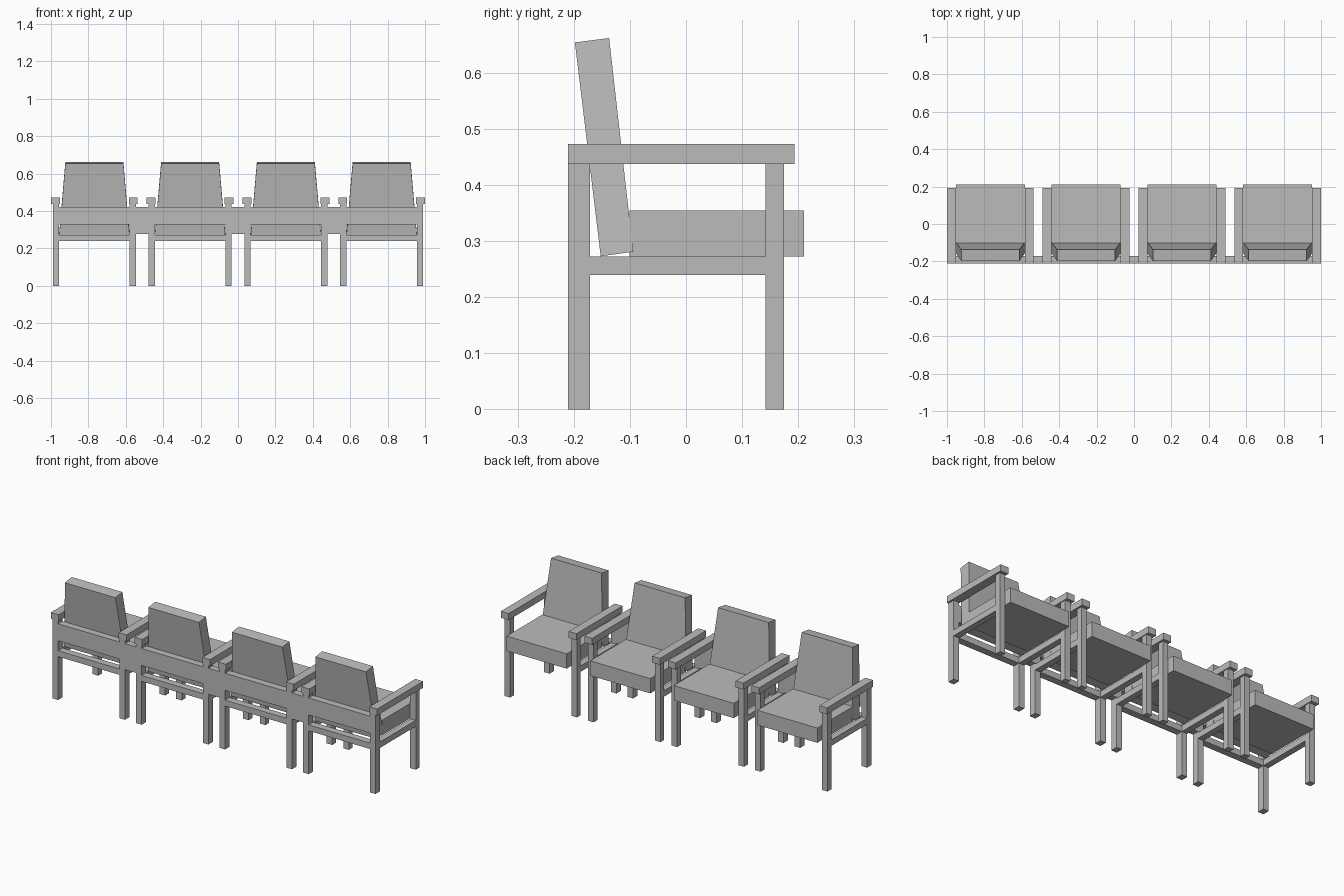
import bpy
import bmesh

if "Cube" in bpy.data.objects:
    bpy.data.objects.remove(bpy.data.objects["Cube"], do_unlink=True)

# Single flat colour
grey = bpy.data.materials.new("plain grey")
grey.use_nodes = True
colour = (0.5, 0.5, 0.5, 1)
grey.diffuse_color = colour
grey.node_tree.nodes["Principled BSDF"].inputs["Base Color"].default_value = colour


def box(name, x, y, z, shape=None):
    """Box between (low, high) pairs; shape optionally moves each corner."""
    bm = bmesh.new()
    bmesh.ops.create_cube(bm, size=1)
    for v in bm.verts:
        hi = [c > 0 for c in v.co]
        v.co = shape(*hi) if shape else (x[hi[0]], y[hi[1]], z[hi[2]])
    mesh = bpy.data.meshes.new(name)
    bm.to_mesh(mesh)
    bm.free()
    mesh.materials.append(grey)
    obj = bpy.data.objects.new(name, mesh)
    bpy.context.collection.objects.link(obj)
    return obj


PITCH = 0.512
REAR = (-0.21, -0.171)
FRONT = (0.142, 0.175)
RAIL = (0.24, 0.273)
LEG_IN, LEG_OUT = 0.188, 0.222
ARM_IN, ARM_OUT = 0.184, 0.232


def chair(cx):
    # Legs, armrest and side rail on each side
    for side, label in ((-1, "right"), (1, "left")):
        def span(a, b):
            return sorted((cx + side * a, cx + side * b))
        leg_x = span(LEG_IN, LEG_OUT)
        box(label + "_rear_leg", leg_x, REAR, (0, 0.437))
        box(label + "_front_leg", leg_x, FRONT, (0, 0.437))
        box(label + "_side_rail", leg_x, (REAR[1], FRONT[0]), RAIL)
        box(label + "_armrest", span(ARM_IN, ARM_OUT), (-0.21, 0.193), (0.437, 0.473))

    # Rear frame
    inner = (cx - LEG_IN, cx + LEG_IN)
    box("rear_rail", inner, REAR, RAIL)
    box("rear_board", inner, REAR, (0.328, 0.422))

    # Cushions: the backrest leans back and narrows upward
    box("seat_cushion", (cx - ARM_IN, cx + ARM_IN), (-0.101, 0.21), (0.273, 0.355))
    profile = {(0, 0): (-0.152, 0.273), (1, 0): (-0.094, 0.281),
               (0, 1): (-0.198, 0.654), (1, 1): (-0.137, 0.662)}

    def lean(right, front, top):
        half = 0.155 if top else 0.188
        return (cx + (half if right else -half), *profile[front, top])
    box("backrest_cushion", None, None, None, lean)


for i in range(4):
    centre = (i - 1.5) * PITCH
    chair(centre)
    # Board joining neighbouring chairs
    if i < 3:
        box("connecting_board", (centre + LEG_OUT, centre + PITCH - LEG_OUT), REAR, (0.278, 0.422))
